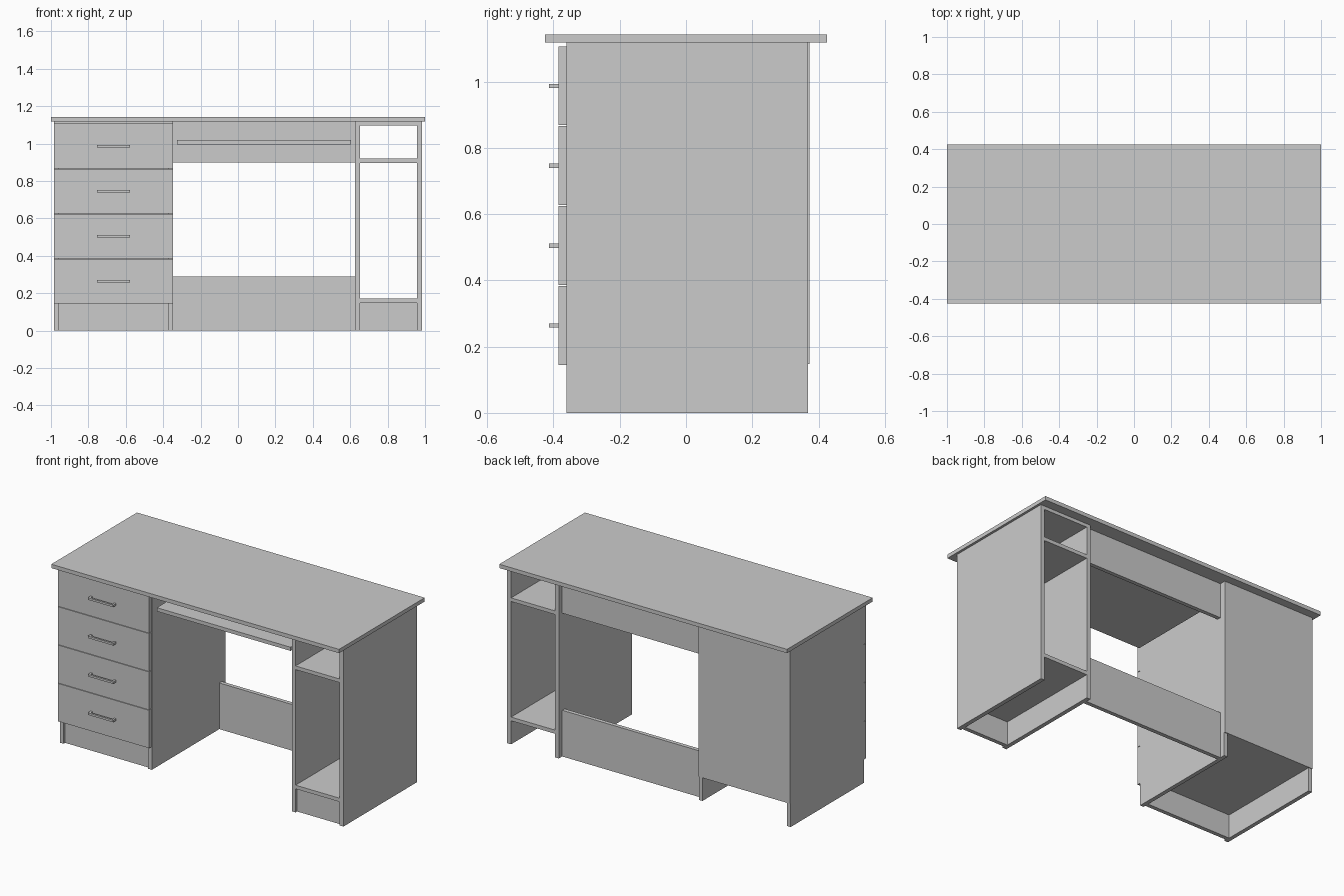
import bpy, bmesh

if "Cube" in bpy.data.objects:
    bpy.data.objects.remove(bpy.data.objects["Cube"])


def boards(name, *boxes):
    """One object made of boxes, each (x0, x1, y0, y1, z0, z1)."""
    bm = bmesh.new()
    for x0, x1, y0, y1, z0, z1 in boxes:
        for v in bmesh.ops.create_cube(bm, size=1)["verts"]:
            v.co.x = x1 if v.co.x > 0 else x0
            v.co.y = y1 if v.co.y > 0 else y0
            v.co.z = z1 if v.co.z > 0 else z0
    mesh = bpy.data.meshes.new(name)
    bm.to_mesh(mesh)
    bm.free()
    ob = bpy.data.objects.new(name, mesh)
    bpy.context.collection.objects.link(ob)
    return ob


F, B, TOP = -0.36, 0.368, 1.118      # carcass front, back and height

# Worktop
boards("desktop", (-1, 1, -0.425, 0.425, TOP, 1.142))

# Upright side panels, left pair and right pair
for name, x0, x1 in (("left_outer_panel", -0.985, -0.96),
                     ("left_inner_panel", -0.372, -0.347),
                     ("right_inner_panel", 0.626, 0.652),
                     ("right_outer_panel", 0.958, 0.985)):
    boards(name, (x0, x1, F, B, 0, TOP))

# Horizontal boards and front plinths of the two cabinets
for side, x0, x1 in (("left", -0.96, -0.372), ("right", 0.652, 0.958)):
    boards(side + "_bottom_board", (x0, x1, F, B, 0.148, 0.171))
    boards(side + "_top_board", (x0, x1, F, B, 1.097, TOP))
    boards(side + "_plinth", (x0, x1, F + 0.015, F + 0.04, 0, 0.148))
boards("right_shelf", (0.652, 0.958, F, B, 0.897, 0.92))

# Thin back sheet behind the drawers
boards("drawer_unit_back", (-0.985, -0.347, B, 0.373, 0.148, TOP))

# Drawer fronts with bracket handles
for i in range(4):
    z = 0.145 + i * 0.241
    boards(f"drawer_front_{i + 1}", (-0.983, -0.348, -0.385, F, z, z + 0.238))
    h = z + 0.112
    boards(f"drawer_handle_{i + 1}",
           (-0.755, -0.578, -0.413, -0.401, h, h + 0.013),
           (-0.755, -0.742, -0.401, -0.385, h, h + 0.013),
           (-0.591, -0.578, -0.401, -0.385, h, h + 0.013))

# Rear rails across the knee space
boards("upper_rear_panel", (-0.347, 0.626, 0.31, 0.335, 0.9, TOP))
boards("lower_rear_panel", (-0.347, 0.626, 0.31, 0.335, 0, 0.29))

# Sliding keyboard tray
boards("keyboard_tray", (-0.325, 0.605, -0.342, 0.25, 0.995, 1.018))
